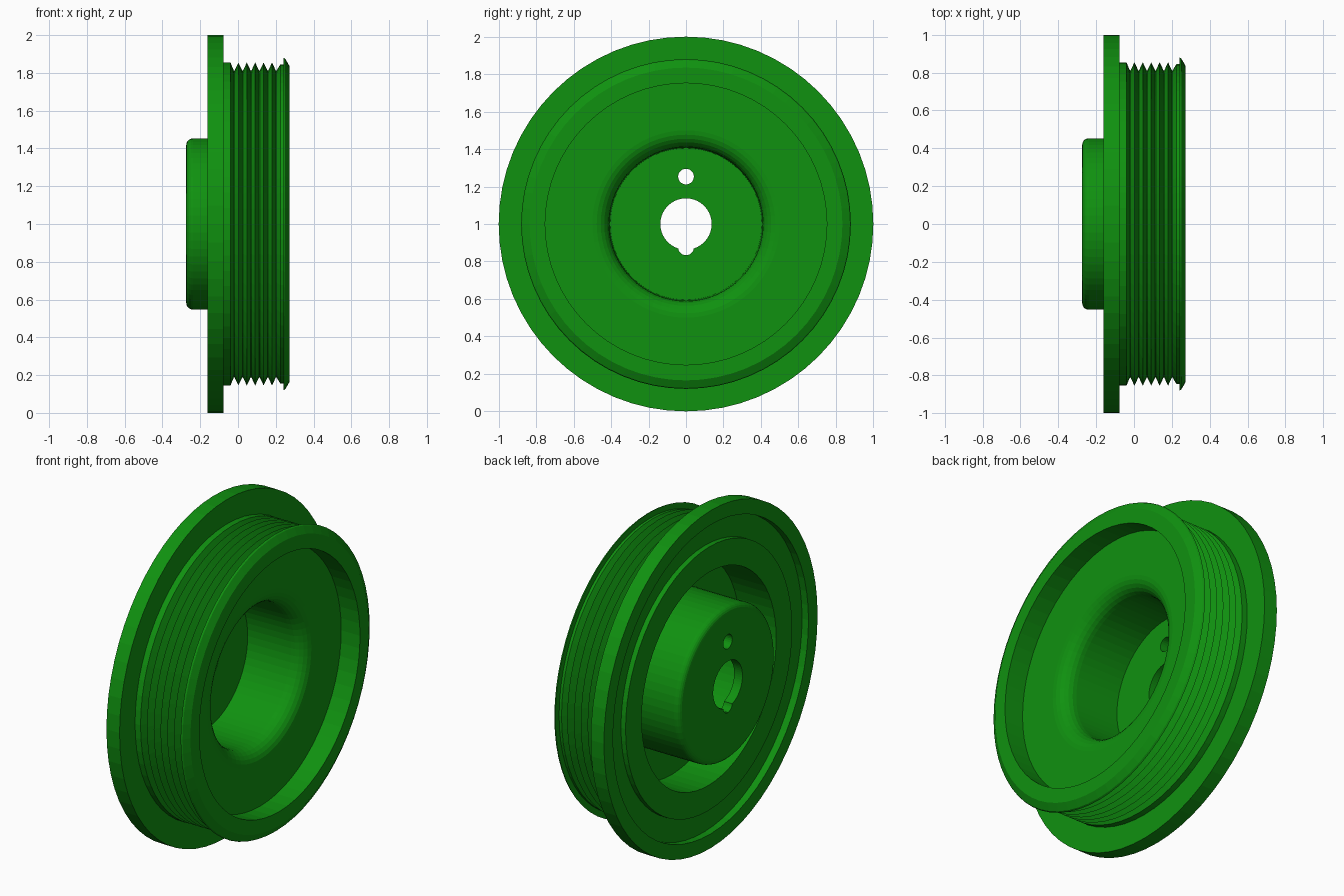
import bpy, bmesh, math

if "Cube" in bpy.data.objects:
    bpy.data.objects.remove(bpy.data.objects["Cube"])

SEGMENTS = 64


def arc(cx, cr, radius, start, end, steps=5):
    """Points on a circular fillet in (x, radius) space."""
    angles = [math.radians(start + (end - start) * i / steps) for i in range(steps + 1)]
    return [(cx + radius * math.cos(a), cr + radius * math.sin(a)) for a in angles]


def lathe(name, profile):
    """Revolve a closed (x, radius) profile about the x axis."""
    bm = bmesh.new()
    rings = []
    for i in range(SEGMENTS):
        a = 2 * math.pi * i / SEGMENTS
        rings.append([bm.verts.new((x, r * math.sin(a), 1 + r * math.cos(a))) for x, r in profile])
    n = len(profile)
    for i in range(SEGMENTS):
        a, b = rings[i], rings[(i + 1) % SEGMENTS]
        for j in range(n):
            k = (j + 1) % n
            bm.faces.new((a[j], a[k], b[k], b[j]))
    bmesh.ops.recalc_face_normals(bm, faces=bm.faces)
    mesh = bpy.data.meshes.new(name)
    bm.to_mesh(mesh)
    bm.free()
    obj = bpy.data.objects.new(name, mesh)
    bpy.context.collection.objects.link(obj)
    return obj


def drill(obj, z, radius):
    """Cut a hole along x through the hub floor."""
    bpy.ops.mesh.primitive_cylinder_add(vertices=24, radius=radius, depth=0.3,
                                        location=(-0.25, 0, 1 + z), rotation=(0, math.pi / 2, 0))
    cutter = bpy.context.object
    cutter.name = "hole_cutter"
    cutter.hide_render = True
    mod = obj.modifiers.new("hole", 'BOOLEAN')
    mod.operation, mod.solver, mod.object = 'DIFFERENCE', 'EXACT', cutter
    bpy.context.view_layer.objects.active = obj
    bpy.ops.object.modifier_apply(modifier=mod.name)
    bpy.data.objects.remove(cutter)


# Hub floor, hub outer wall and back of the web
profile = [(-0.22, 0.137), (-0.274, 0.137)]
profile += arc(-0.239, 0.418, 0.035, 180, 90)
profile += [(0.09, 0.453), (0.09, 0.63)]
# Stepped back face and the wide flange
profile += [(-0.15, 0.63), (-0.15, 0.78), (-0.12, 0.78), (-0.12, 0.915),
            (-0.162, 0.915), (-0.162, 1.0), (-0.076, 1.0), (-0.076, 0.855), (-0.04, 0.855)]
# Belt ribs
for i in range(6):
    x = -0.02 + 0.0445 * i
    profile.append((x - 0.002, 0.812))
    profile.append((x + 0.002, 0.812))
    if i < 5:
        profile.append((x + 0.022, 0.855))
# Front rim, recessed web and rounded mouth of the hub cup
profile += [(0.224, 0.845), (0.24, 0.845), (0.24, 0.88), (0.25, 0.875), (0.273, 0.835),
            (0.273, 0.752), (0.15, 0.752)]
profile += arc(0.06, 0.5, 0.09, 0, -90, 6)
profile += [(-0.22, 0.405)]

pulley = lathe("belt_pulley", profile)
drill(pulley, -0.125, 0.042)   # keyway
drill(pulley, 0.253, 0.042)    # locating hole

# Dark green paint, flat facets
green = bpy.data.materials.new("green")
green.diffuse_color = (0.005, 0.284, 0.005, 1)
green.use_nodes = True
green.node_tree.nodes["Principled BSDF"].inputs["Base Color"].default_value = green.diffuse_color
pulley.data.materials.clear()
pulley.data.materials.append(green)
for face in pulley.data.polygons:
    face.use_smooth = False
